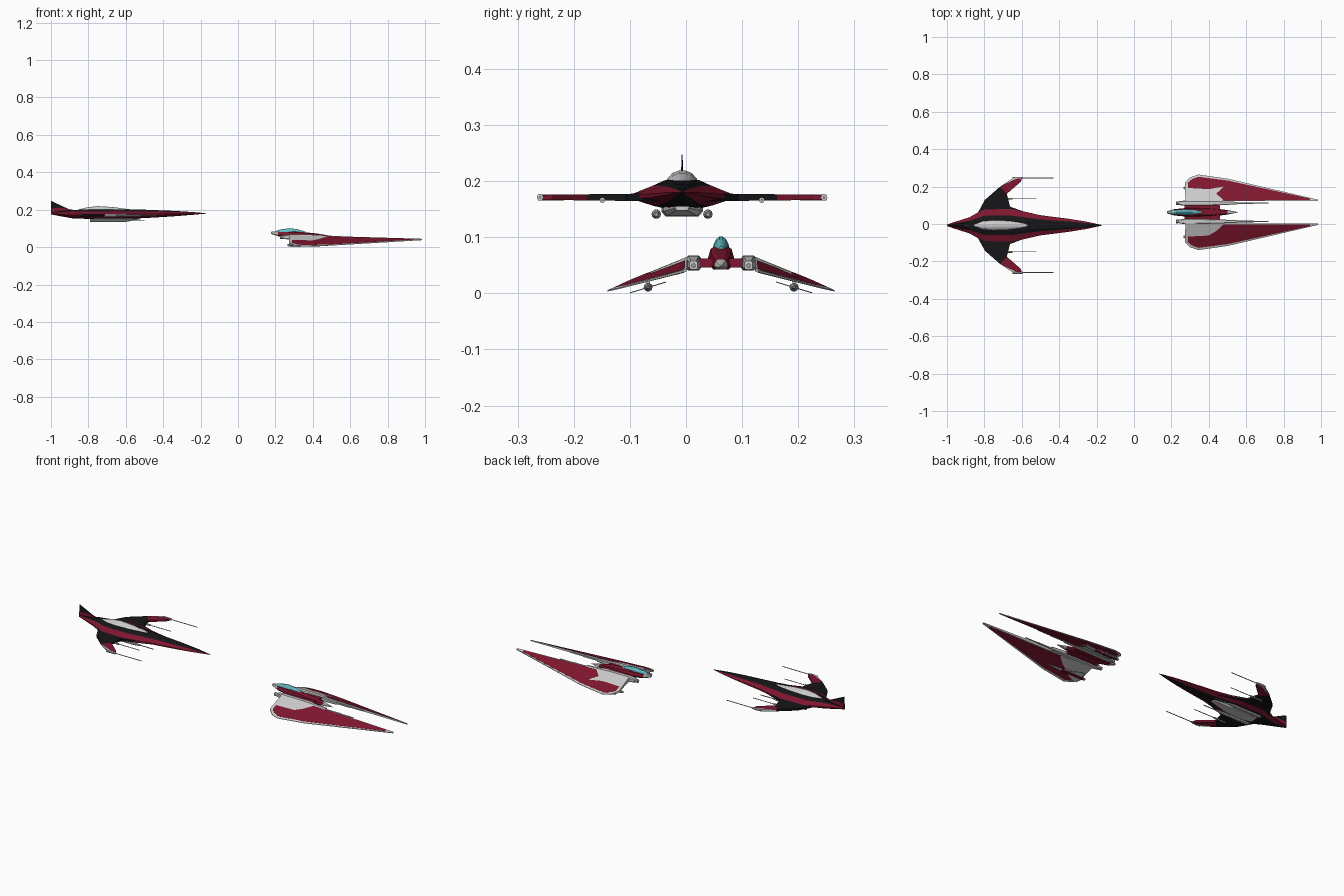
import bpy, bmesh, math
from mathutils import Matrix


def material(name, rgb):
    m = bpy.data.materials.new(name)
    m.diffuse_color = (*rgb, 1)
    return m


RED = material("red", (0.21, 0.008, 0.028))
BLACK = material("black", (0.008, 0.008, 0.01))
GLASS = material("glass", (0.12, 0.5, 0.55))
GREY = material("light_grey", (0.62, 0.62, 0.62))


def finish(name, bm, mats):
    bmesh.ops.recalc_face_normals(bm, faces=bm.faces)
    me = bpy.data.meshes.new(name)
    bm.to_mesh(me)
    bm.free()
    ob = bpy.data.objects.new(name, me)
    bpy.context.collection.objects.link(ob)
    for m in mats:
        if m:
            me.materials.append(m)
    return ob


def loft(name, stations, section, cy, mats, bands=None):
    """Skin rings along x. Station: (x, half width, z bottom, z top);
    section: unit (y, z) points; bands: material index per side face."""
    bm = bmesh.new()
    rings = [[bm.verts.new((x, cy + u * w, lo + v * (hi - lo))) for u, v in section]
             for x, w, lo, hi in stations]
    n = len(section)
    for a, b in zip(rings, rings[1:]):
        for i in range(n):
            j = (i + 1) % n
            f = bm.faces.new((a[i], a[j], b[j], b[i]))
            f.material_index = bands[i] if bands else 0
    bm.faces.new(rings[0])
    bm.faces.new(rings[-1])
    return finish(name, bm, mats)


def plate(name, outline, cy, side, mid, half, mat):
    """Thin slab from (x, offset) outline; mid and half give height and half thickness."""
    bm = bmesh.new()
    top = [bm.verts.new((x, cy + side * o, mid(x, o) + half(x, o))) for x, o in outline]
    bot = [bm.verts.new((x, cy + side * o, mid(x, o) - half(x, o))) for x, o in outline]
    n = len(outline)
    for i in range(n):
        j = (i + 1) % n
        bm.faces.new((top[i], top[j], bot[j], bot[i]))
    caps = [bm.faces.new(top), bm.faces.new(bot)]
    bmesh.ops.triangulate(bm, faces=caps)
    return finish(name, bm, [mat])


def tube(name, x0, x1, y, z, r0, r1=None, mat=None, sides=10):
    bm = bmesh.new()
    bmesh.ops.create_cone(bm, cap_ends=True, segments=sides, radius1=r0,
                          radius2=r0 if r1 is None else r1, depth=x1 - x0)
    bm.transform(Matrix.Translation(((x0 + x1) / 2, y, z)) @ Matrix.Rotation(math.pi / 2, 4, 'Y'))
    return finish(name, bm, [mat])


def box(name, x0, x1, y, hw, z0, z1, mat=None):
    return loft(name, [(x0, hw, z0, z1), (x1, hw, z0, z1)],
                [(-1, 0), (1, 0), (1, 1), (-1, 1)], y, [mat])


DOME = [(-1, 0), (-0.9, 0.4), (-0.6, 0.8), (-0.2, 1), (0.2, 1), (0.6, 0.8), (0.9, 0.4), (1, 0)]

# ---------------- Dart-shaped dark fighter ----------------
CA = -0.007
HULL = [(0.33, 1), (0.58, 0.8), (1, 0.5), (1, 0.34), (0.58, 0.1), (0.33, 0),
        (-0.33, 0), (-0.58, 0.1), (-1, 0.34), (-1, 0.5), (-0.58, 0.8), (-0.33, 1)]
BANDS = [0, 1, 1, 1, 0, 0, 0, 1, 1, 1, 0, 0]
loft("dart_hull", [(-1, 0.004, 0.175, 0.185), (-0.96, 0.018, 0.167, 0.19),
                   (-0.88, 0.043, 0.153, 0.199), (-0.8, 0.088, 0.151, 0.201),
                   (-0.66, 0.09, 0.151, 0.202), (-0.5, 0.054, 0.155, 0.2),
                   (-0.35, 0.035, 0.164, 0.194), (-0.25, 0.019, 0.172, 0.188),
                   (-0.17, 0.001, 0.179, 0.181)], HULL, CA, [BLACK, RED], BANDS)
loft("dart_canopy", [(-0.855, 0.006, 0.195, 0.2), (-0.81, 0.024, 0.195, 0.212),
                     (-0.75, 0.029, 0.195, 0.219), (-0.67, 0.026, 0.195, 0.214),
                     (-0.61, 0.02, 0.194, 0.206), (-0.57, 0.01, 0.194, 0.201)],
     DOME, CA, [GREY])

# Tail fin, red root and black blade
loft("fin_root", [(-1, 0.003, 0.18, 0.207), (-0.95, 0.003, 0.185, 0.21),
                  (-0.885, 0.002, 0.19, 0.2)],
     [(-1, 0), (1, 0), (1, 1), (-1, 1)], CA, [RED])
loft("fin_blade", [(-1, 0.002, 0.2, 0.247), (-0.98, 0.002, 0.2, 0.238),
                   (-0.905, 0.002, 0.197, 0.203)],
     [(-1, 0), (1, 0), (0.5, 1), (-0.5, 1)], CA, [BLACK])

# Belly engine block
loft("belly_block", [(-0.79, 0.028, 0.14, 0.155), (-0.74, 0.037, 0.137, 0.155),
                     (-0.62, 0.033, 0.138, 0.155), (-0.52, 0.012, 0.148, 0.156)],
     [(-0.8, 0), (0.8, 0), (1, 0.5), (1, 1), (-1, 1), (-1, 0.5)], CA, [None])

WING = [(-0.85, 0.04), (-0.797, 0.136), (-0.717, 0.206), (-0.68, 0.168),
        (-0.663, 0.1), (-0.5, 0.04)]
TIP = [(-0.717, 0.206), (-0.64, 0.252), (-0.6, 0.25), (-0.605, 0.233), (-0.68, 0.168)]


def dart_mid(x, o):
    return 0.171


def dart_half(x, o):
    return 0.0075 - 0.012 * o


for s in (1, -1):
    plate("dart_wing", WING, CA, s, dart_mid, dart_half, BLACK)
    plate("dart_wing_tip", TIP, CA, s, dart_mid, dart_half, RED)
    plate("dart_tip_edge", [(-0.712, 0.21), (-0.64, 0.257), (-0.605, 0.257), (-0.64, 0.244)],
          CA, s, dart_mid, lambda x, o: 0.0055, GREY)
    # Tip and inner guns
    tube("tip_gun_body", -0.65, -0.595, CA + s * 0.253, 0.171, 0.006, mat=GREY)
    tube("tip_gun_barrel", -0.6, -0.43, CA + s * 0.253, 0.171, 0.0022, sides=8)
    tube("inner_gun_body", -0.72, -0.65, CA + s * 0.142, 0.166, 0.005)
    tube("inner_gun_barrel", -0.655, -0.52, CA + s * 0.142, 0.166, 0.002, sides=8)
    # Belly thrusters with barrels
    tube("belly_thruster", -0.79, -0.62, CA + s * 0.046, 0.141, 0.0085)
    tube("belly_thruster_nose", -0.62, -0.58, CA + s * 0.046, 0.141, 0.0085, 0.004)
    tube("belly_barrel", -0.58, -0.5, CA + s * 0.046, 0.141, 0.0025, sides=8)

# ---------------- Twin-blade red fighter ----------------
CB = 0.0625
BODY = [(-0.6, 0), (0.6, 0), (1, 0.3), (0.75, 0.85), (0.4, 1), (-0.4, 1), (-0.75, 0.85), (-1, 0.3)]
loft("cockpit_nose", [(0.177, 0.006, 0.07, 0.082), (0.215, 0.017, 0.058, 0.084)],
     BODY, CB, [GREY])
loft("cockpit_body", [(0.215, 0.017, 0.058, 0.084), (0.3, 0.025, 0.045, 0.085),
                      (0.42, 0.022, 0.042, 0.073), (0.5, 0.012, 0.042, 0.06)],
     BODY, CB, [RED])
loft("cockpit_tail", [(0.5, 0.012, 0.042, 0.06), (0.555, 0.001, 0.046, 0.049)],
     BODY, CB, [GREY])
loft("canopy_glass", [(0.195, 0.006, 0.075, 0.083), (0.225, 0.012, 0.078, 0.094),
                      (0.275, 0.015, 0.078, 0.101), (0.315, 0.013, 0.078, 0.096),
                      (0.36, 0.006, 0.075, 0.083)], DOME, CB, [GLASS])
box("cross_beam", 0.27, 0.46, CB, 0.05, 0.046, 0.062, RED)


def blade_mid(x, o):
    return 0.054 - 0.012 * (x - 0.27) / 0.71 - 0.34 * (o - 0.06)


def blade_half(x, o):
    return max(0.0012, 0.0115 - 0.0085 * (x - 0.27) / 0.71 - 0.07 * (o - 0.06))


def panel_half(x, o):
    return blade_half(x, o) + 0.0009


BLADE = [(0.275, 0.06), (0.272, 0.16), (0.3, 0.187), (0.345, 0.202), (0.5, 0.18),
         (0.985, 0.067), (0.985, 0.061)]
PANEL = [(0.29, 0.13), (0.287, 0.158), (0.31, 0.177), (0.345, 0.19), (0.5, 0.17),
         (0.94, 0.074), (0.94, 0.065), (0.48, 0.064), (0.44, 0.1), (0.48, 0.138), (0.4, 0.124)]

for s in (1, -1):
    plate("blade_wing", BLADE, CB, s, blade_mid, blade_half, GREY)
    plate("blade_red_panel", PANEL, CB, s, blade_mid, panel_half, RED)
    # Inner nacelle with long gun
    y = CB + s * 0.049
    loft("nacelle", [(0.24, 0.01, 0.044, 0.062), (0.27, 0.014, 0.041, 0.067),
                     (0.4, 0.013, 0.041, 0.066), (0.55, 0.007, 0.042, 0.058)],
         [(-1, 0.2), (-0.7, 0), (0.7, 0), (1, 0.2), (1, 0.8), (0.7, 1), (-0.7, 1), (-1, 0.8)],
         y, [None])
    tube("nacelle_exhaust", 0.225, 0.245, y, 0.053, 0.01, 0.009)
    tube("nacelle_gun", 0.54, 0.64, y, 0.049, 0.0045)
    tube("nacelle_barrel", 0.64, 0.72, y, 0.049, 0.0028, sides=8)
    # Underwing pod with pylon and slanted fins
    y = CB + s * 0.13
    tube("pod_body", 0.28, 0.42, y, 0.011, 0.008, mat=RED)
    tube("pod_tail", 0.265, 0.28, y, 0.011, 0.006, 0.008)
    tube("pod_nose", 0.42, 0.51, y, 0.011, 0.008, 0.002)
    box("pod_pylon", 0.3, 0.4, y, 0.003, 0.012, 0.03)
    plate("pod_fins", [(0.29, 0.098), (0.32, 0.098), (0.4, 0.13), (0.32, 0.162), (0.29, 0.162)],
          CB, s, lambda x, o: 0.0105 - 0.3 * (o - 0.13), lambda x, o: 0.0009, None)
